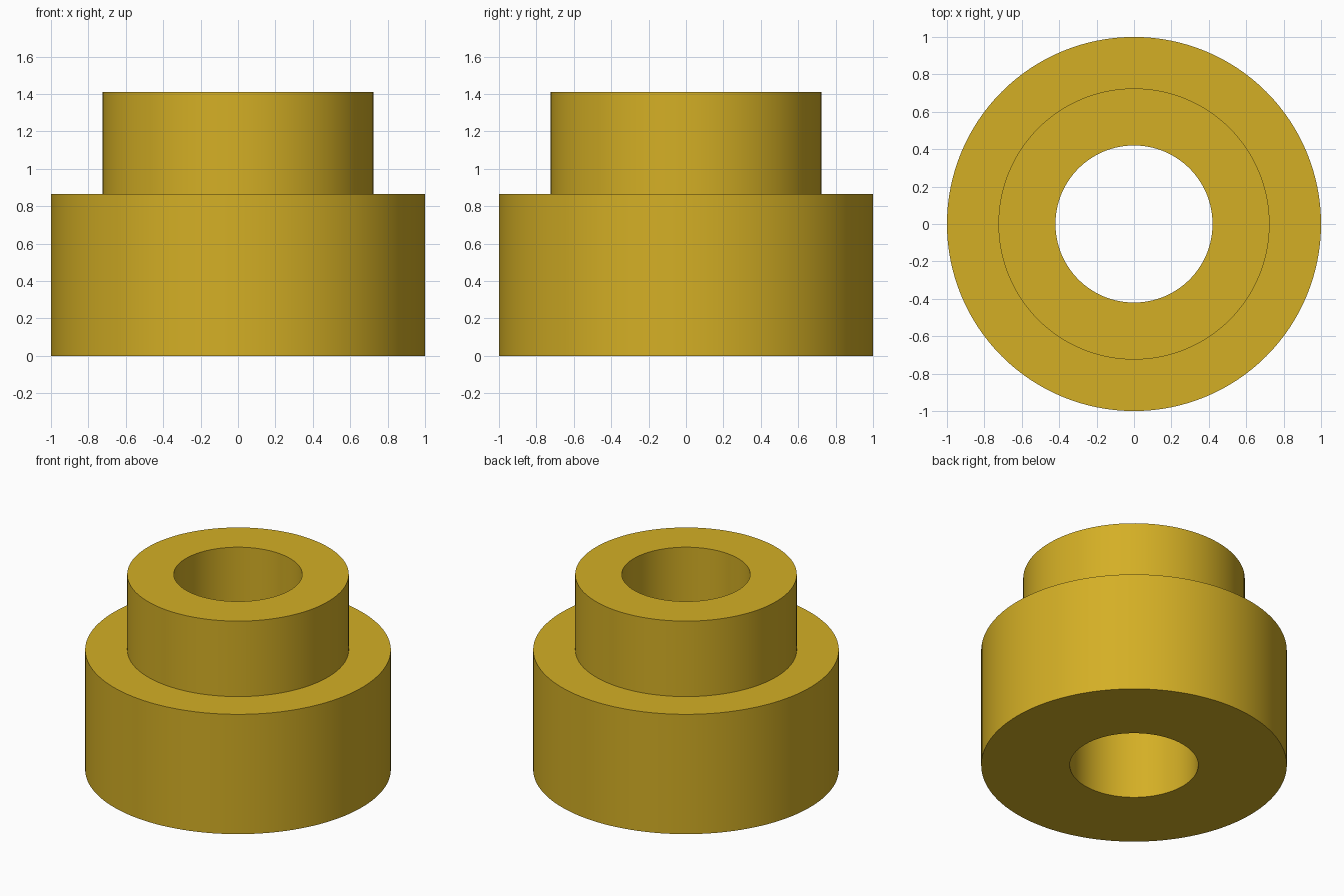
import bpy, bmesh, math

if "Cube" in bpy.data.objects:
    bpy.data.objects.remove(bpy.data.objects["Cube"])

SEGMENTS = 128
BORE, HUB, FLANGE = 0.42, 0.725, 1.0
STEP_Z, TOP_Z = 0.865, 1.41

brass = bpy.data.materials.new("brass")
brass.diffuse_color = (0.658, 0.429, 0.0185, 1)
brass.use_nodes = True
brass.node_tree.nodes["Principled BSDF"].inputs["Base Color"].default_value = brass.diffuse_color

# Closed cross-section (radius, height), turned around the z axis
profile = [(BORE, 0), (FLANGE, 0), (FLANGE, STEP_Z),
           (HUB, STEP_Z), (HUB, TOP_Z), (BORE, TOP_Z)]

bm = bmesh.new()
rings = []
for i in range(SEGMENTS):
    a = 2 * math.pi * i / SEGMENTS
    rings.append([bm.verts.new((r * math.cos(a), r * math.sin(a), z)) for r, z in profile])

n = len(profile)
for i in range(SEGMENTS):
    here, after = rings[i], rings[(i + 1) % SEGMENTS]
    for j in range(n):
        k = (j + 1) % n
        bm.faces.new((here[j], after[j], after[k], here[k]))
bmesh.ops.recalc_face_normals(bm, faces=bm.faces)

# Stepped bushing with a straight through bore
mesh = bpy.data.meshes.new("stepped_bushing")
bm.to_mesh(mesh)
bm.free()
mesh.materials.append(brass)
bushing = bpy.data.objects.new("stepped_bushing", mesh)
bpy.context.collection.objects.link(bushing)

# Smooth walls, crisp rims
bpy.context.view_layer.objects.active = bushing
bushing.select_set(True)
bpy.ops.object.shade_smooth_by_angle(angle=math.radians(30))
